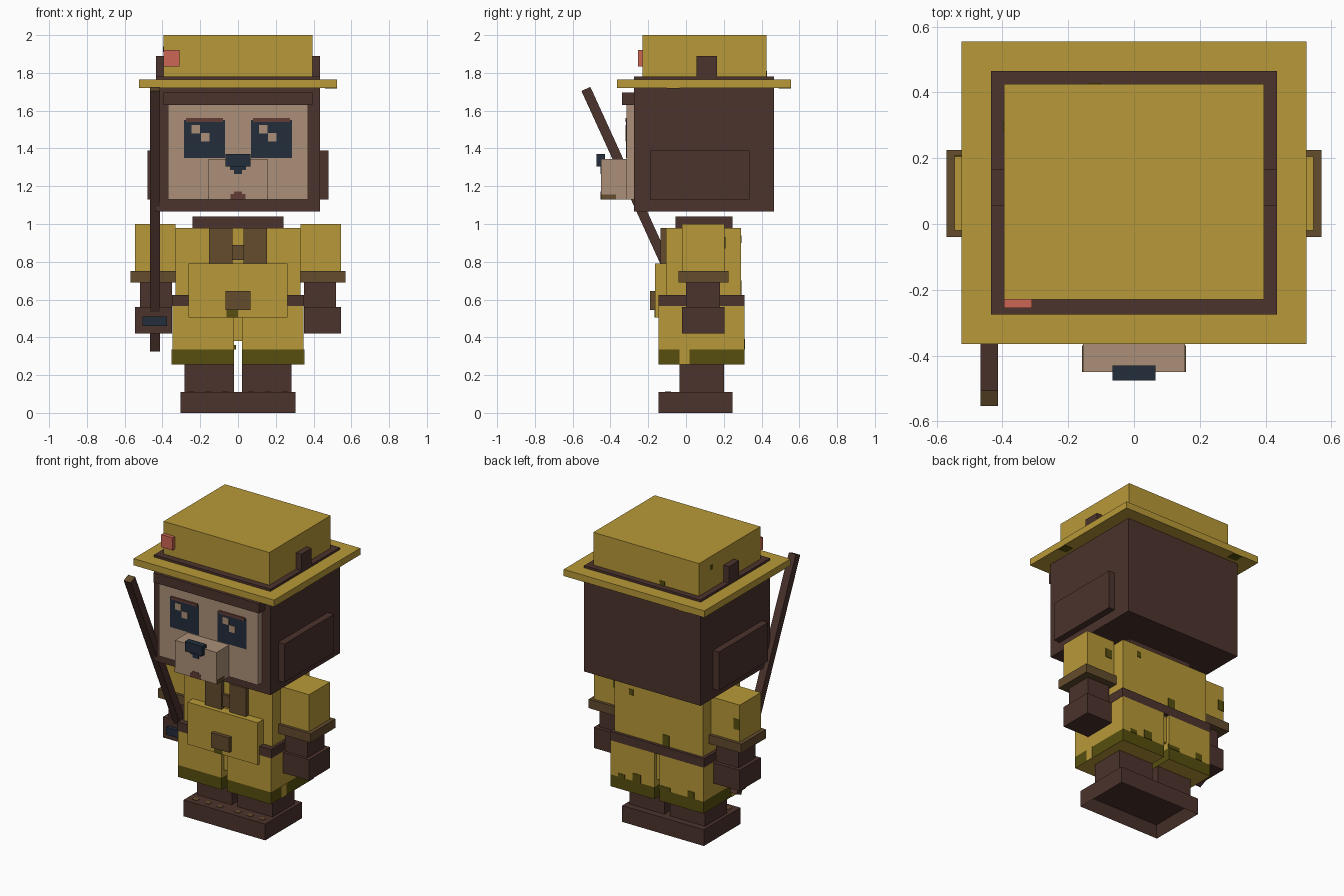
import bpy
import bmesh
from mathutils import Vector

old = bpy.data.objects.get("Cube")
if old:
    bpy.data.objects.remove(old, do_unlink=True)


def material(name, hex_code):
    def linear(pair):
        c = int(pair, 16) / 255
        return c / 12.92 if c < 0.04 else ((c + 0.055) / 1.055) ** 2.4
    colour = [linear(hex_code[i:i + 2]) for i in (0, 2, 4)] + [1]
    mat = bpy.data.materials.new(name)
    mat.use_nodes = True
    mat.diffuse_color = colour
    mat.node_tree.nodes["Principled BSDF"].inputs["Base Color"].default_value = colour
    return mat


yellow = material("khaki yellow", "B89938")
fur = material("dark brown fur", "4C332D")
tan = material("tan skin", "AB9078")
navy = material("navy", "222D3B")
pink = material("coral pink", "CC6655")
leather = material("leather brown", "634C2D")
olive = material("olive stain", "574F0F")
lid_brown = material("eyelid brown", "623C35")


def finish(name, bm, *mats):
    mesh = bpy.data.meshes.new(name)
    bmesh.ops.recalc_face_normals(bm, faces=bm.faces[:])
    bm.to_mesh(mesh)
    bm.free()
    for mat in mats:
        mesh.materials.append(mat)
    obj = bpy.data.objects.new(name, mesh)
    bpy.context.collection.objects.link(obj)
    return obj


def block(x, y, z):
    """Box mesh spanning the given ranges."""
    bm = bmesh.new()
    bmesh.ops.create_cube(bm, size=1)
    for v in bm.verts:
        v.co = [r[0] if c < 0 else r[1] for c, r in zip(v.co, (x, y, z))]
    return bm


def box(name, mat, x, y, z):
    return finish(name, block(x, y, z), mat)


def wide(name, mat, half, y, z):
    return box(name, mat, (-half, half), y, z)


def pair(name, mat, x, y, z):
    box("left_" + name, mat, x, y, z)
    box("right_" + name, mat, (-x[1], -x[0]), y, z)


THIN = 0.003


def front_plate(name, mat, x, y, z, layer=1):
    return box(name, mat, x, (y - THIN * layer, y), z)


def back_plate(name, mat, x, y, z):
    return box(name, mat, x, (y, y + THIN), z)


# Head and ears
wide("head", fur, 0.435, (-0.275, 0.465), (1.065, 1.78))
pair("ear", fur, (0.435, 0.48), (-0.19, 0.335), (1.13, 1.39))
wide("face", tan, 0.37, (-0.315, -0.275), (1.13, 1.63))
wide("fringe", fur, 0.395, (-0.34, -0.275), (1.63, 1.695))

# Snout, nose and mouth
wide("snout", tan, 0.155, (-0.45, -0.315), (1.13, 1.345))
wide("nose", navy, 0.065, (-0.475, -0.43), (1.305, 1.37))
front_plate("nose_bridge", navy, (-0.043, 0.043), -0.45, (1.285, 1.305))
front_plate("nose_tip", navy, (-0.022, 0.022), -0.45, (1.265, 1.285))
front_plate("mouth", lid_brown, (-0.04, 0.04), -0.45, (1.13, 1.16))
front_plate("mouth_top", lid_brown, (-0.022, 0.022), -0.45, (1.16, 1.172))
pair("jaw_line", leather, (0.155, 0.155 + THIN), (-0.45, -0.37), (1.13, 1.155))

# Eyes: dark panel, lid line and two stepped highlights
for side, start in (("right", -0.285), ("left", 0.07)):
    front_plate(side + "_eye", navy, (start, start + 0.215), -0.315, (1.35, 1.55))
    front_plate(side + "_eyelid", lid_brown, (start + 0.01, start + 0.205), -0.315, (1.54, 1.56), 2)
    for part, dx, dz in (("upper", 0.04, 1.48), ("lower", 0.088, 1.437)):
        front_plate(side + "_" + part + "_highlight", tan,
                    (start + dx, start + dx + 0.045), -0.315, (dz, dz + 0.045), 2)

# Hat
wide("hat_brim", yellow, 0.525, (-0.365, 0.555), (1.72, 1.765))
wide("hat_crown", yellow, 0.395, (-0.23, 0.425), (1.78, 2.0))
pair("hat_loop", fur, (0.395, 0.435), (0.055, 0.165), (1.78, 1.89))
box("hat_badge", pink, (-0.395, -0.31), (-0.255, -0.23), (1.835, 1.92))

# Torso, straps, belt and pouch
wide("neck", fur, 0.24, (-0.055, 0.245), (0.97, 1.04))
wide("torso", yellow, 0.33, (-0.105, 0.29), (0.56, 0.98))
pair("strap", leather, (0.03, 0.153), (-0.135, -0.105), (0.78, 0.98))
wide("strap_link", leather, 0.03, (-0.125, -0.105), (0.81, 0.89))
wide("belt", fur, 0.35, (-0.145, 0.31), (0.565, 0.625))
wide("pouch", yellow, 0.263, (-0.165, -0.1), (0.505, 0.79))
wide("pouch_buckle", leather, 0.067, (-0.19, -0.165), (0.545, 0.645))
front_plate("pouch_stain", olive, (-0.06, 0), -0.165, (0.505, 0.545))

# Arms
pair("sleeve", yellow, (0.33, 0.545), (-0.02, 0.205), (0.75, 1.0))
pair("sleeve_cuff", leather, (0.33, 0.57), (-0.04, 0.225), (0.69, 0.75))
pair("forearm", fur, (0.35, 0.52), (0, 0.18), (0.56, 0.69))
pair("hand", fur, (0.35, 0.545), (-0.02, 0.205), (0.42, 0.56))
box("hand_grip", navy, (-0.505, -0.375), (-0.045, -0.02), (0.46, 0.51))

# Trouser legs with a stained hem below a cut line
HEM = 0.335
for side, x in (("left", (0.02, 0.348)), ("right", (-0.348, -0.02))):
    bm = block(x, (-0.145, 0.31), (0.255, 0.565))
    bmesh.ops.bisect_plane(bm, geom=bm.verts[:] + bm.edges[:] + bm.faces[:],
                           plane_co=(0, 0, HEM), plane_no=(0, 0, 1))
    for f in bm.faces:
        stained = f.calc_center_median().z < HEM and abs(f.normal.z) < 0.5
        f.material_index = int(stained)
    finish(side + "_trouser_leg", bm, yellow, olive)
wide("trouser_seat", yellow, 0.02, (-0.12, 0.285), (0.38, 0.565))
pair("hem_gap", yellow, (0.348, 0.348 + THIN), (-0.035, 0.018), (0.255, HEM))
for i, (x, width, top) in enumerate(((0.12, 0.06, 0.39), (0.24, 0.05, 0.36),
                                     (-0.1, 0.09, 0.36), (-0.28, 0.05, 0.38))):
    back_plate(f"hem_stain_{i}", olive, (x, x + width), 0.31, (HEM, top))

# Small stains on the clothes
back_plate("torso_stain", olive, (-0.08, -0.03), 0.29, (0.625, 0.7))
back_plate("torso_spot", olive, (0.19, 0.22), 0.29, (0.9, 0.94))
back_plate("left_sleeve_stain", olive, (0.35, 0.4), 0.205, (0.87, 0.93))
back_plate("right_sleeve_stain", olive, (-0.545, -0.5), 0.205, (0.83, 0.9))
back_plate("crown_stain", olive, (-0.14, -0.1), 0.425, (1.78, 1.81))
box("crown_spot", olive, (-0.395 - THIN, -0.395), (0.28, 0.31), (1.91, 1.94))
for i, (x, y) in enumerate(((0.46, -0.1), (-0.4, 0.49))):
    box(f"brim_stain_{i}", olive, (x, x + 0.065), (y, y + 0.065), (1.72 - THIN, 1.72))

# Legs and a shared shoe block with a recessed sole
pair("shin", fur, (0.022, 0.283), (-0.035, 0.2), (0.1, 0.26))
bm = block((-0.305, 0.305), (-0.145, 0.245), (0, 0.11))
sole = min(bm.faces, key=lambda f: f.calc_center_median().z)
bmesh.ops.inset_region(bm, faces=[sole], thickness=0.045)
for v in sole.verts:
    v.co.z = 0.07
finish("shoes", bm, fur)
for i in range(3):
    x = 0.05 + i * 0.09
    pair(f"shoe_stud_{i}", leather, (x, x + 0.035), (-0.11, -0.08), (0.11, 0.11 + THIN))

# Leaning staff with a bare wooden tip
tip, foot = Vector((-0.44, -0.53, 1.715)), Vector((-0.44, 0.1, 0.335))
length, half = (tip - foot).length, 0.026
bm = block((-half, half), (-half, half), (0, length))
for f in bm.faces:
    f.material_index = int(f.calc_center_median().z > length - 0.01)
staff = finish("staff", bm, fur, leather)
staff.location = foot
staff.rotation_euler = Vector((0, 0, 1)).rotation_difference(tip - foot).to_euler()
